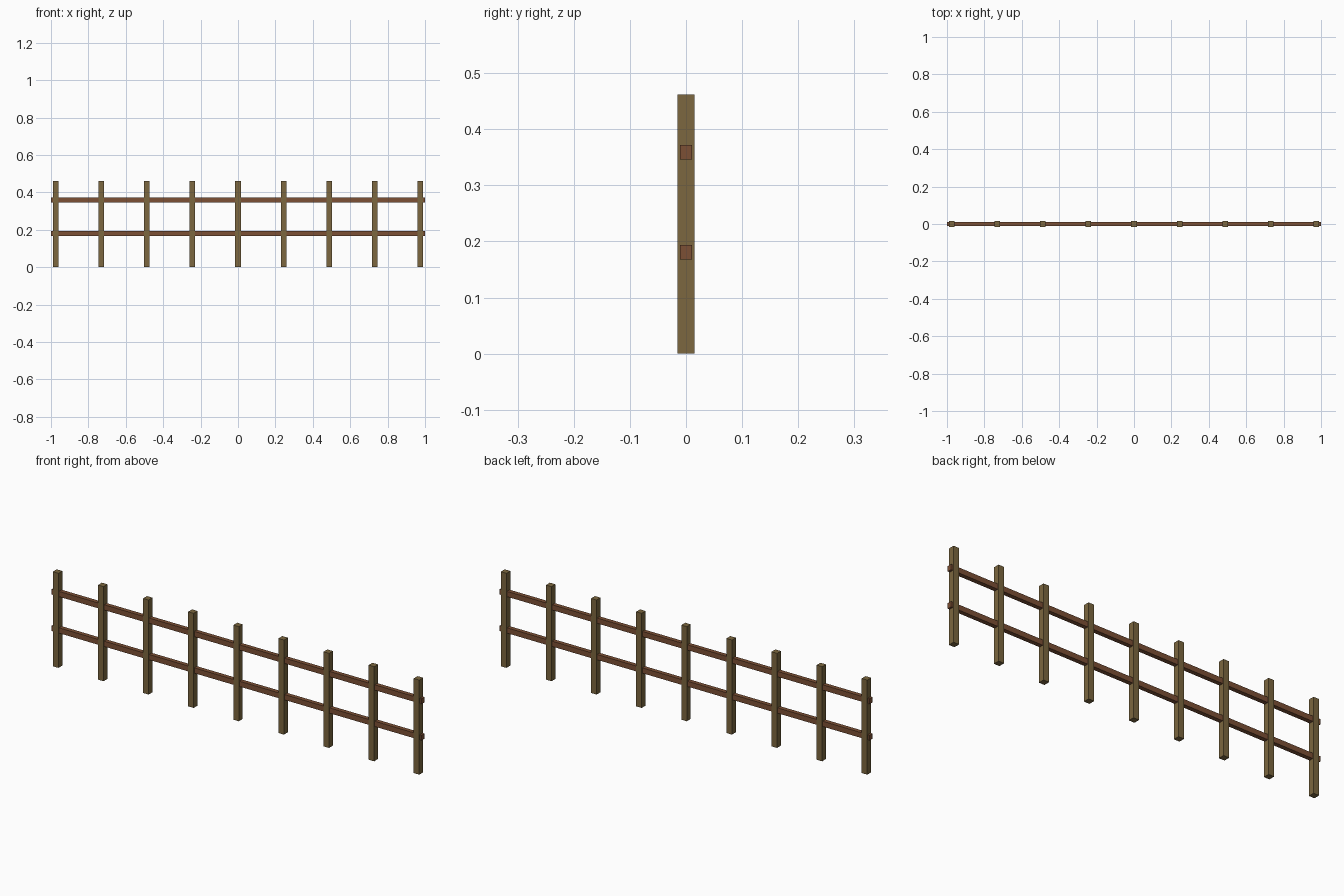
import bpy

if "Cube" in bpy.data.objects:
    bpy.data.objects.remove(bpy.data.objects["Cube"])

POSTS = 9
POST_W, POST_H = 0.03, 0.462
RAIL_D, RAIL_H = 0.021, 0.026


def material(name, color):
    mat = bpy.data.materials.new(name)
    mat.diffuse_color = (*color, 1)
    mat.use_nodes = True
    mat.node_tree.nodes["Principled BSDF"].inputs["Base Color"].default_value = mat.diffuse_color
    return mat


def box(name, center, size, mat):
    bpy.ops.mesh.primitive_cube_add(size=1, location=center)
    obj = bpy.context.object
    obj.name = name
    obj.scale = size
    bpy.ops.object.transform_apply(location=False, rotation=False, scale=True)
    obj.data.materials.append(mat)
    return obj


post_wood = material("post_wood", (0.20, 0.135, 0.05))
rail_wood = material("rail_wood", (0.20, 0.08, 0.035))

# Evenly spaced square posts
for i in range(POSTS):
    x = -0.975 + i * 1.95 / (POSTS - 1)
    box(f"post_{i + 1}", (x, 0, POST_H / 2), (POST_W, POST_W, POST_H), post_wood)

# Two rails running through the posts, slightly past the end ones
for name, z in (("lower_rail", 0.181), ("upper_rail", 0.359)):
    box(name, (0, 0, z), (2.0, RAIL_D, RAIL_H), rail_wood)
